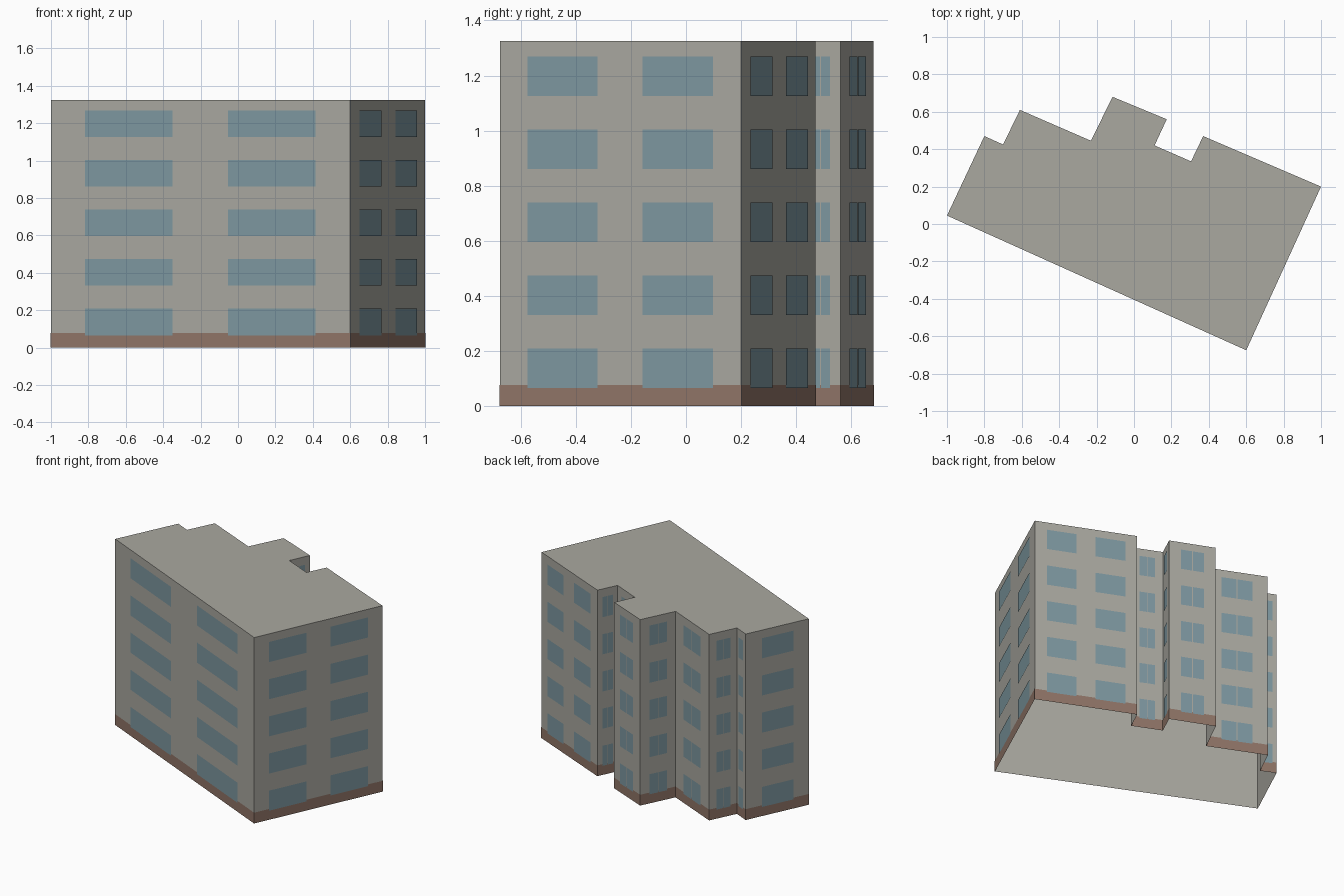
import bpy
import bmesh
from mathutils import Vector

cube = bpy.data.objects.get("Cube")
if cube:
    bpy.data.objects.remove(cube, do_unlink=True)

HEIGHT, BASE = 1.325, 0.077
FLOORS, PITCH, SILL, PANE = 5, 0.265, 0.066, 0.143

# Window spans along a wall, as fractions of its length
WIDE = [(0.115, 0.407), (0.593, 0.885)]
PAIR = [(0.25, 0.49), (0.51, 0.75)]
SINGLE = [(0.25, 0.75)]

# Footprint corners, anticlockwise, each with the windows of the wall that starts there
PLAN = [
    ((-1.0, 0.045), WIDE), ((0.6, -0.675), WIDE), ((1.0, 0.2), WIDE),
    ((0.37, 0.47), PAIR), ((0.305, 0.335), PAIR), ((0.11, 0.42), PAIR),
    ((0.175, 0.56), PAIR), ((-0.115, 0.68), PAIR), ((-0.23, 0.445), PAIR),
    ((-0.61, 0.61), PAIR), ((-0.7, 0.425), SINGLE), ((-0.8, 0.47), SINGLE),
]
corners = [Vector((*p, 0)) for p, _ in PLAN]
COUNT = len(corners)


def material(name, rgb):
    mat = bpy.data.materials.new(name)
    mat.use_nodes = True
    mat.diffuse_color = (*rgb, 1)
    mat.node_tree.nodes["Principled BSDF"].inputs["Base Color"].default_value = (*rgb, 1)
    return mat


def finish(name, bm, mat):
    mesh = bpy.data.meshes.new(name)
    bm.to_mesh(mesh)
    bm.free()
    mesh.materials.append(mat)
    obj = bpy.data.objects.new(name, mesh)
    bpy.context.collection.objects.link(obj)
    return obj


def outward(i):
    along = corners[(i + 1) % COUNT] - corners[i]
    return Vector((along.y, -along.x, 0)).normalized()


def upright(bm, a, b, low, high):
    """Vertical rectangle over the line from a to b."""
    points = [(a, low), (b, low), (b, high), (a, high)]
    return bm.faces.new([bm.verts.new((p.x, p.y, z)) for p, z in points])


def ring(bm, outline, height):
    for i in range(COUNT):
        upright(bm, outline[i], outline[(i + 1) % COUNT], 0, height)


wall_mat = material("warm grey wall", (0.40, 0.393, 0.353))
base_mat = material("brown plinth", (0.28, 0.178, 0.137))
glass_mat = material("blue grey glass", (0.208, 0.314, 0.356))

# Walls and flat roof, open underneath
bm = bmesh.new()
ring(bm, corners, HEIGHT)
bm.faces.new([bm.verts.new((p.x, p.y, HEIGHT)) for p in corners])
bmesh.ops.remove_doubles(bm, verts=bm.verts, dist=0.0001)
finish("building_shell", bm, wall_mat)

# Plinth band just outside the walls, with mitred corners
bm = bmesh.new()
band = [p + (outward(i) + outward(i - 1)) * 0.0015 for i, p in enumerate(corners)]
ring(bm, band, BASE)
bmesh.ops.remove_doubles(bm, verts=bm.verts, dist=0.0001)
finish("plinth_band", bm, base_mat)

# Window panes on every wall and floor
bm = bmesh.new()
for i, (_, spans) in enumerate(PLAN):
    start, end = corners[i], corners[(i + 1) % COUNT]
    lift = outward(i) * 0.004
    for u, v in spans:
        for floor in range(FLOORS):
            low = SILL + floor * PITCH
            upright(bm, start.lerp(end, u) + lift, start.lerp(end, v) + lift, low, low + PANE)
finish("window_panes", bm, glass_mat)
